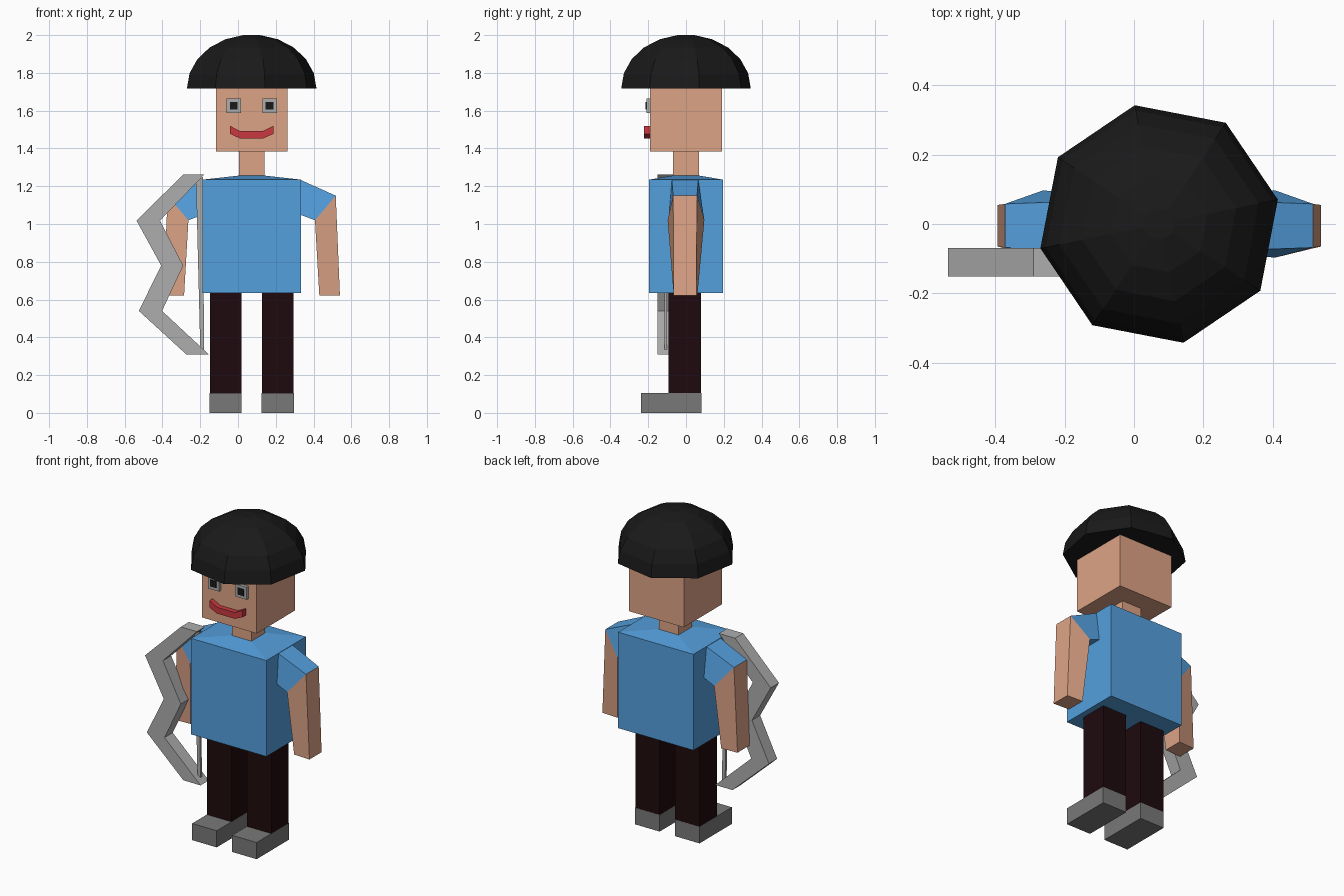
import bpy, bmesh, math

if "Cube" in bpy.data.objects:
    bpy.data.objects.remove(bpy.data.objects["Cube"])

CX = 0.0725  # symmetry line of the figure


def material(name, r, g, b):
    m = bpy.data.materials.new(name)
    m.diffuse_color = (r, g, b, 1)
    m.use_nodes = True
    m.node_tree.nodes["Principled BSDF"].inputs["Base Color"].default_value = m.diffuse_color
    return m


SKIN = material("skin", 0.73, 0.37, 0.24)
BLUE = material("shirt_blue", 0.09, 0.35, 0.73)
DARK = material("trouser_dark", 0.013, 0.003, 0.004)
BLACK = material("black", 0.01, 0.01, 0.01)
RED = material("lip_red", 0.58, 0.04, 0.05)
SHOE = material("shoe_grey", 0.19, 0.19, 0.19)
METAL = material("light_grey", 0.42, 0.42, 0.42)


def loft(name, rings, mat):
    """Skin a list of equal-length vertex rings and cap both ends."""
    bm = bmesh.new()
    vr = [[bm.verts.new(p) for p in ring] for ring in rings]
    n = len(vr[0])
    for a, b in zip(vr, vr[1:]):
        for i in range(n):
            j = (i + 1) % n
            bm.faces.new((a[i], a[j], b[j], b[i]))
    bm.faces.new(vr[0])
    bm.faces.new(vr[-1])
    bmesh.ops.recalc_face_normals(bm, faces=bm.faces)
    me = bpy.data.meshes.new(name)
    bm.to_mesh(me)
    bm.free()
    me.materials.append(mat)
    ob = bpy.data.objects.new(name, me)
    bpy.context.collection.objects.link(ob)
    return ob


def rect(x0, x1, y0, y1, z):
    return [(x0, y0, z), (x1, y0, z), (x1, y1, z), (x0, y1, z)]


def box(name, x0, x1, y0, y1, z0, z1, mat):
    return loft(name, [rect(x0, x1, y0, y1, z0), rect(x0, x1, y0, y1, z1)], mat)


def plate(name, outline, y0, y1, mat):
    """Extrude an x-z outline along y."""
    return loft(name, [[(x, y, z) for x, z in outline] for y in (y0, y1)], mat)


# Torso with a shallow shoulder slope up to the neck
loft("torso", [rect(CX - 0.26, CX + 0.26, -0.195, 0.195, 0.635),
               rect(CX - 0.26, CX + 0.26, -0.195, 0.195, 1.235),
               rect(CX - 0.07, CX + 0.07, -0.07, 0.07, 1.256)], BLUE)

# Neck and head
box("neck", CX - 0.068, CX + 0.068, -0.068, 0.068, 1.25, 1.39, SKIN)
box("head", CX - 0.19, CX + 0.19, -0.19, 0.19, 1.383, 1.73, SKIN)

# Eight-sided bowl of hair
rings = []
for k in range(6):
    a = math.radians(k * 16.5)
    r, z = 0.35 * math.cos(a), 1.718 + 0.282 * math.sin(a) / math.sin(math.radians(82.5))
    rings.append([(CX + r * math.cos(t), r * math.sin(t), z)
                  for t in (math.radians(11.6 + 45 * i) for i in range(8))])
loft("hair", rings, BLACK)

# Mouth
plate("mouth", [(-0.042, 1.52), (-0.042, 1.477), (0.01, 1.453), (0.133, 1.453),
                (0.187, 1.477), (0.187, 1.52), (0.133, 1.492), (0.01, 1.492)],
      -0.222, -0.185, RED)

for side, s in (("right", -1), ("left", 1)):
    # Eye and pupil
    ex = CX + s * 0.095
    box(side + "_eye", ex - 0.039, ex + 0.039, -0.21, -0.185, 1.587, 1.665, METAL)
    box(side + "_pupil", ex - 0.021, ex + 0.021, -0.214, -0.2, 1.605, 1.647, BLACK)

    # Leg and shoe
    lx = CX + s * 0.138
    box(side + "_leg", lx - 0.084, lx + 0.084, -0.092, 0.08, 0.1, 0.64, DARK)
    box(side + "_shoe", lx - 0.085, lx + 0.085, -0.238, 0.081, 0, 0.104, SHOE)

    # Sleeve and arm: each section is an outer and an inner edge running along y
    def section(xo, zo, yo, xi, zi, yi):
        return [(CX + s * xo, -yo - 0.005, zo), (CX + s * xo, yo - 0.005, zo),
                (CX + s * xi, yi, zi), (CX + s * xi, -yi, zi)]

    shoulder = section(0.255, 1.235, 0.07, 0.255, 1.05, 0.09)
    elbow = section(0.445, 1.15, 0.063, 0.335, 1.02, 0.097)
    hand = section(0.467, 0.622, 0.06, 0.358, 0.622, 0.06)
    loft(side + "_sleeve", [shoulder, elbow], BLUE)
    loft(side + "_arm", [elbow, hand], SKIN)

# Zigzag bow and its string
plate("bow", [(-0.178, 1.262), (-0.29, 1.262), (-0.537, 1.018), (-0.407, 0.78),
              (-0.525, 0.54), (-0.272, 0.308), (-0.153, 0.308), (-0.402, 0.54),
              (-0.29, 0.78), (-0.413, 1.018)], -0.151, -0.07, METAL)
plate("bow_string", [(-0.222, 1.22), (-0.185, 1.25), (-0.18, 0.335), (-0.2, 0.345)],
      -0.115, -0.1, METAL)
